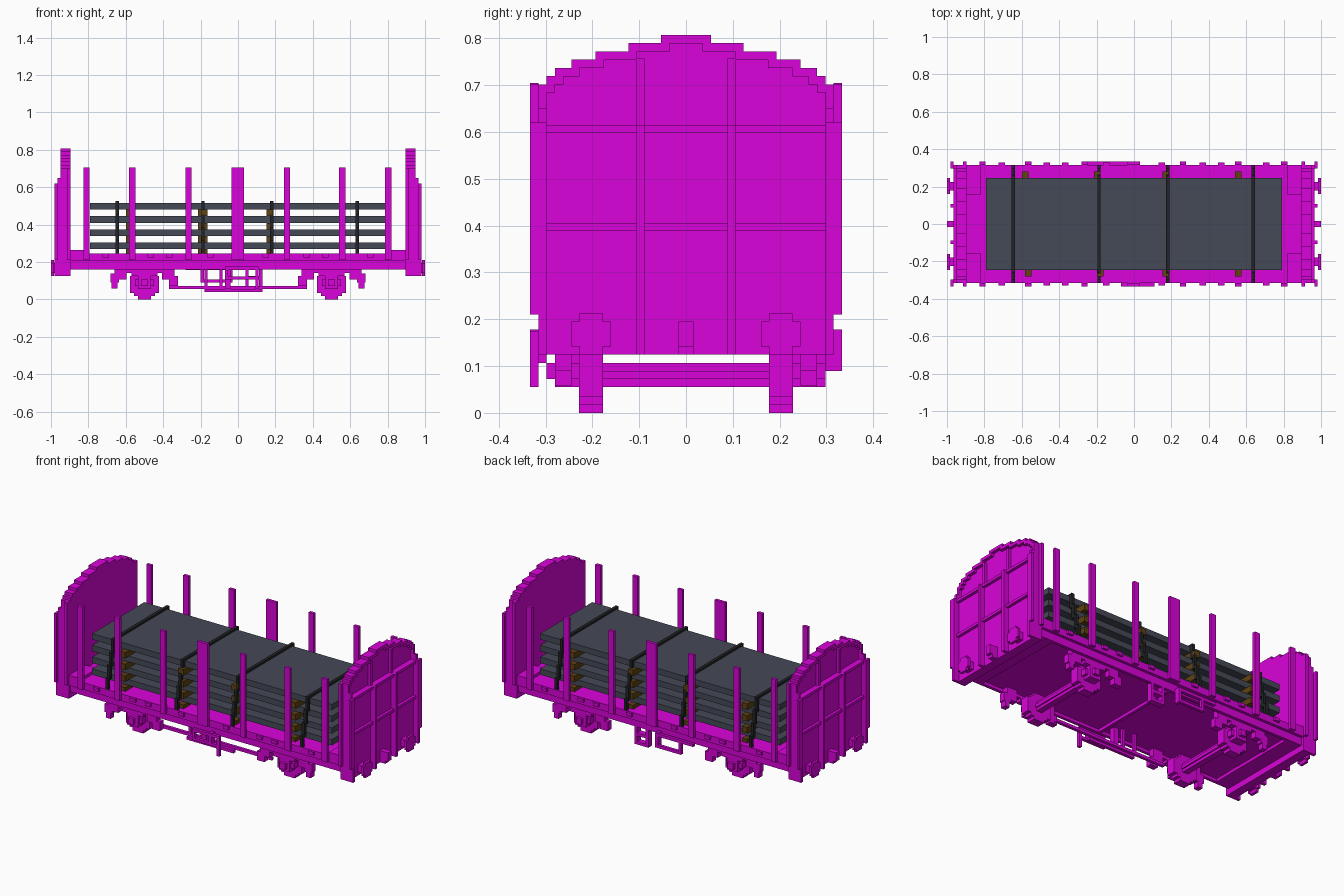
import bpy, bmesh
from mathutils import Vector

if "Cube" in bpy.data.objects:
    bpy.data.objects.remove(bpy.data.objects["Cube"], do_unlink=True)


def material(name, rgb):
    m = bpy.data.materials.new(name)
    m.use_nodes = True
    m.diffuse_color = (*rgb, 1)
    bsdf = m.node_tree.nodes["Principled BSDF"]
    bsdf.inputs["Base Color"].default_value = (*rgb, 1)
    bsdf.inputs["Roughness"].default_value = 0.9
    return m


MAGENTA = material("magenta paint", (0.70, 0.001, 0.70))
GREY = material("slate grey", (0.060, 0.067, 0.094))
BLACK = material("strap black", (0.016, 0.017, 0.020))
BROWN = material("timber brown", (0.115, 0.055, 0.006))


def finish(name, bm, mat):
    bmesh.ops.recalc_face_normals(bm, faces=bm.faces)
    me = bpy.data.meshes.new(name)
    bm.to_mesh(me)
    bm.free()
    me.materials.append(mat)
    ob = bpy.data.objects.new(name, me)
    bpy.context.collection.objects.link(ob)


def add_box(bm, x0, x1, y0, y1, z0, z1):
    lo, hi = Vector((x0, y0, z0)), Vector((x1, y1, z1))
    for v in bmesh.ops.create_cube(bm, size=1)["verts"]:
        v.co = Vector((lo[i] + (v.co[i] + 0.5) * (hi[i] - lo[i]) for i in range(3)))


def boxes(name, specs, mat=MAGENTA, mx=False, my=False):
    """One object from boxes, optionally repeated on the other side in x and y."""
    bm = bmesh.new()
    for x0, x1, y0, y1, z0, z1 in specs:
        for sx in ((1, -1) if mx else (1,)):
            for sy in ((1, -1) if my else (1,)):
                xs, ys = sorted((sx * x0, sx * x1)), sorted((sy * y0, sy * y1))
                add_box(bm, *xs, *ys, z0, z1)
    finish(name, bm, mat)


def add_prism(bm, pts, offset):
    face = bm.faces.new([bm.verts.new(p) for p in pts])
    ext = bmesh.ops.extrude_face_region(bm, geom=[face], use_keep_orig=True)
    verts = [g for g in ext["geom"] if isinstance(g, bmesh.types.BMVert)]
    bmesh.ops.translate(bm, verts=verts, vec=offset)


# Deck, side sills and end beams
boxes("deck", [(-0.9, 0.9, -0.315, 0.315, 0.205, 0.247)])
boxes("deck_underside", [(-0.9, 0.9, -0.298, 0.298, 0.178, 0.205)])
boxes("side_sill", [(-0.9, 0.9, 0.28, 0.298, 0.16, 0.178)], my=True)
boxes("end_sill", [(0.80, 0.9, -0.298, 0.298, 0.16, 0.178)], mx=True)
boxes("deck_end_strip", [(0.82, 0.9, 0.155, 0.315, 0.247, 0.265)], mx=True, my=True)
boxes("deck_hook", [(x, x + 0.035, 0.315, 0.328, 0.225, 0.245)
                    for x in (0.13, 0.35, 0.45, 0.69)], mx=True, my=True)

# Stepped arched end walls
STEPS = [(0.053, 0.807), (0.123, 0.79), (0.193, 0.772), (0.245, 0.755),
         (0.28, 0.737), (0.298, 0.72), (0.315, 0.702)]
half = []
for i, (w, z) in enumerate(STEPS):
    half.append((w, z))
    half.append((w, STEPS[i + 1][1] if i + 1 < len(STEPS) else 0.125))
outline = half + [(-w, z) for w, z in reversed(half)]
bm = bmesh.new()
for s in (1, -1):
    add_prism(bm, [(s * 0.895, y, z) for y, z in outline], (s * 0.035, 0, 0))
finish("end_wall", bm, MAGENTA)
boxes("end_wall_lower_panel", [(0.93, 0.948, -0.298, 0.298, 0.125, 0.599)], mx=True)

# Raised rim following the arch, one step wide
rim = [(0.93, 0.948, STEPS[i - 1][0] - 0.018 if i else 0, w, z - 0.018, z)
       for i, (w, z) in enumerate(STEPS)]
rim.append((0.93, 0.948, 0.298, 0.315, 0.125, 0.684))
boxes("end_wall_rim", rim, mx=True, my=True)

# Ribs, rails and corner posts on the end walls
boxes("end_wall_rib", [(0.93, 0.98, 0.089, 0.106, 0.125, 0.615),
                       (0.93, 0.948, 0.089, 0.106, 0.615, 0.757)], mx=True, my=True)
boxes("end_wall_rail", [(0.93, 0.965, -0.298, 0.298, z, z + 0.016)
                        for z in (0.39, 0.599)], mx=True)
boxes("corner_post", [(0.895, 0.98, 0.298, 0.315, 0.125, 0.62),
                      (0.895, 0.965, 0.298, 0.315, 0.62, 0.65),
                      (0.895, 0.913, 0.315, 0.333, 0.21, 0.702),
                      (0.965, 0.98, 0.315, 0.333, 0.21, 0.62)], mx=True, my=True)

# Flat side stakes
stakes = [(-0.825, -0.793), (-0.582, -0.548), (-0.282, -0.248), (-0.036, 0.032),
          (0.245, 0.278), (0.54, 0.575), (0.785, 0.82)]
boxes("side_stake", [(a, b, 0.315, 0.333, 0.21, 0.705) for a, b in stakes], my=True)

# Stacked slabs with timber spacers
LEVELS = [0.27 + 0.07 * i for i in range(4)]
boxes("slab", [(-0.79, 0.79, -0.245, 0.245, z, z + 0.035) for z in LEVELS], GREY)
spacers = []
for front_x, back_x in ((-0.583, -0.6), (-0.198, -0.215), (0.152, 0.152), (0.54, 0.54)):
    for z in LEVELS:
        low = z - 0.035 if z > 0.3 else 0.247
        spacers.append((front_x, front_x + 0.035, -0.28, 0, low, z))
        spacers.append((back_x, back_x + 0.035, 0, 0.28, low, z))
boxes("spacer", spacers, BROWN)

# Tie-down straps, leaning outward in steps down to the deck edge
straps = []
for x in (-0.645, -0.187, 0.18, 0.638):
    a, b = x - 0.009, x + 0.009
    straps.append((a, b, 0, 0.263, 0.51, 0.527))
    for y, z0, z1 in ((0.246, 0.44, 0.51), (0.263, 0.37, 0.455),
                      (0.28, 0.30, 0.385), (0.298, 0.247, 0.315)):
        straps.append((a, b, y, y + 0.018, z0, z1))
boxes("strap", straps, BLACK, my=True)

# Buffers and coupling hooks
boxes("buffer", [(0.945, 0.985, 0.18, 0.225, 0.145, 0.19),
                 (0.985, 1.0, 0.16, 0.245, 0.142, 0.195),
                 (0.985, 1.0, 0.177, 0.228, 0.125, 0.212)], mx=True, my=True)
boxes("coupling_hook", [(0.945, 1.0, -0.016, 0.016, 0.142, 0.195),
                        (0.945, 0.982, -0.016, 0.016, 0.125, 0.142)], mx=True)

# Stepped wheels and axles
quarter = [(0.035, 0.08), (0.035, 0.062), (0.055, 0.062), (0.055, 0.045),
           (0.078, 0.045)]
right = quarter + [(x, -z) for x, z in reversed(quarter)]
disc = right + [(-x, z) for x, z in reversed(right)]
bm = bmesh.new()
for cx in (-0.5, 0.5):
    for s in (1, -1):
        add_prism(bm, [(cx + x, s * 0.177, 0.08 + z) for x, z in disc], (0, s * 0.052, 0))
finish("wheel", bm, MAGENTA)
boxes("axle", [(0.474, 0.526, -0.18, 0.18, 0.072, 0.09),
               (0.482, 0.518, -0.18, 0.18, 0.055, 0.107)], mx=True)

# Axle boxes, springs and spring hangers
boxes("axle_box", [(0.465, 0.535, 0.229, 0.28, 0.055, 0.125),
                   (0.448, 0.552, 0.229, 0.263, 0.072, 0.107),
                   (0.482, 0.518, 0.28, 0.298, 0.072, 0.107)], mx=True, my=True)
boxes("leaf_spring", [(0.43, 0.57, 0.245, 0.28, 0.125, 0.142),
                      (0.38, 0.62, 0.245, 0.28, 0.142, 0.16)], mx=True, my=True)
boxes("spring_hanger", [(0.595, 0.66, 0.245, 0.28, 0.107, 0.178),
                        (0.635, 0.683, 0.245, 0.28, 0.09, 0.14),
                        (0.645, 0.675, 0.245, 0.28, 0.058, 0.09),
                        (0.34, 0.405, 0.245, 0.28, 0.107, 0.178),
                        (0.32, 0.37, 0.245, 0.28, 0.072, 0.125)], mx=True, my=True)

# Brake rigging under the middle
boxes("brake_rod", [(-0.37, 0.37, -0.21, -0.193, 0.055, 0.072),
                    (-0.18, -0.163, -0.21, -0.193, 0.055, 0.178),
                    (-0.1, -0.083, -0.21, -0.193, 0.072, 0.178),
                    (-0.18, 0.13, -0.228, -0.21, 0.04, 0.057),
                    (-0.01, 0.008, -0.298, 0.298, 0.16, 0.178),
                    (-0.07, -0.04, -0.245, -0.21, 0.055, 0.178)])

# Brake lever with guide on the front side
boxes("front_brake_lever", [(-0.07, 0.11, -0.333, -0.315, 0.158, 0.175),
                            (-0.07, 0.11, -0.333, -0.315, 0.107, 0.122),
                            (-0.07, -0.053, -0.333, -0.315, 0.107, 0.175),
                            (0.093, 0.11, -0.333, -0.315, 0.055, 0.175),
                            (0.04, 0.057, -0.333, -0.298, 0.107, 0.178)])

# Brake lever with guide on the back side
boxes("back_brake_lever", [(-0.28, -0.03, 0.315, 0.333, 0.158, 0.175),
                           (-0.2, -0.03, 0.315, 0.333, 0.09, 0.107),
                           (-0.2, -0.183, 0.315, 0.333, 0.09, 0.175),
                           (-0.047, -0.03, 0.298, 0.333, 0.09, 0.178)])

# Open equipment frame behind the back sill
boxes("equipment_frame", [(0.04, 0.13, 0.263, 0.298, 0.055, 0.072),
                          (0.04, 0.057, 0.263, 0.298, 0.055, 0.178),
                          (0.113, 0.13, 0.263, 0.298, 0.055, 0.178),
                          (0.04, 0.13, 0.263, 0.298, 0.107, 0.125)])
